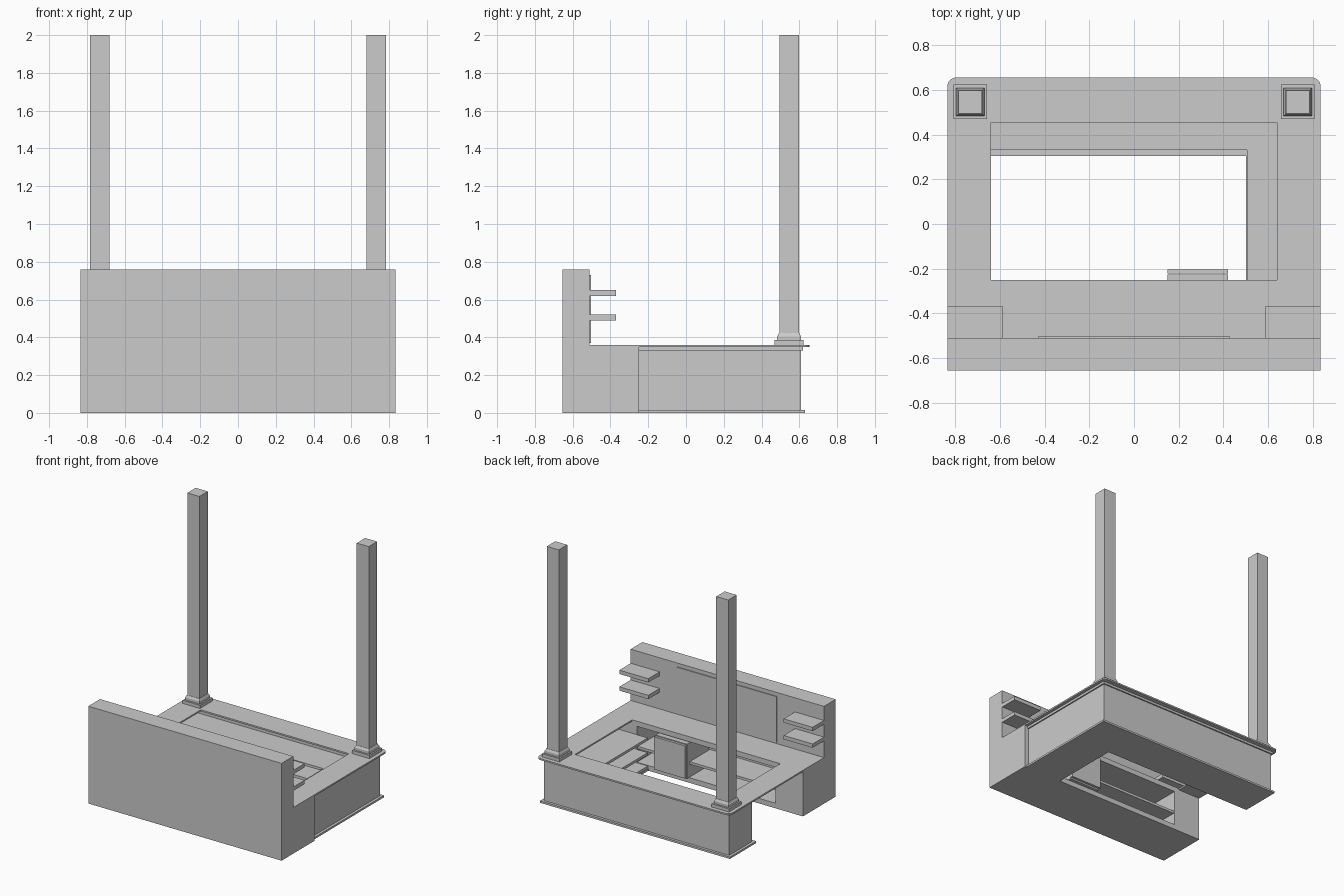
import bpy, bmesh
from math import sin, cos, pi

if "Cube" in bpy.data.objects:
    bpy.data.objects.remove(bpy.data.objects["Cube"])


def finish(name, bm):
    bmesh.ops.recalc_face_normals(bm, faces=bm.faces)
    me = bpy.data.meshes.new(name)
    bm.to_mesh(me)
    bm.free()
    ob = bpy.data.objects.new(name, me)
    bpy.context.collection.objects.link(ob)
    return ob


def prism(name, pts, z0, z1):
    """Extrude a flat outline from z0 to z1."""
    bm = bmesh.new()
    face = bm.faces.new([bm.verts.new((x, y, z0)) for x, y in pts])
    ext = bmesh.ops.extrude_face_region(bm, geom=[face])
    for v in ext["geom"]:
        if isinstance(v, bmesh.types.BMVert):
            v.co.z = z1
    return finish(name, bm)


def box(name, x0, x1, y0, y1, z0, z1):
    return prism(name, [(x0, y0), (x1, y0), (x1, y1), (x0, y1)], z0, z1)


def corner(cx, cy, r, a0, n=6):
    return [(cx + r * cos(a0 + pi / 2 * i / n), cy + r * sin(a0 + pi / 2 * i / n))
            for i in range(n + 1)]


def l_shape(x_left, x_out, y_out, x_in, y_in):
    """L outline: back run plus right-hand run."""
    return [(x_left, y_in), (x_in, y_in), (x_in, -0.25), (x_out, -0.25),
            (x_out, y_out), (x_left, y_out)]


# Tall front wall with a thin back panel
box("front_wall", -0.835, 0.835, -0.655, -0.51, 0, 0.76)
box("wall_panel", -0.43, 0.43, -0.51, -0.503, 0.37, 0.73)

# Front cabinet: carcass with an open recess on the inside
box("front_cabinet_top", -0.835, 0.835, -0.51, -0.25, 0.32, 0.36)
box("front_cabinet_base", -0.6, 0.6, -0.51, -0.25, 0, 0.04)
box("front_cabinet_shelf", -0.6, 0.6, -0.51, -0.26, 0.14, 0.16)
for side, s in (("right", 1), ("left", -1)):
    a, b = sorted((s * 0.6, s * 0.835))
    box("front_cabinet_end_" + side, a, b, -0.51, -0.25, 0, 0.32)
    # Small wall shelves
    a, b = sorted((s * 0.585, s * 0.835))
    for z in (0.49, 0.62):
        box("wall_shelf_" + side, a, b, -0.51, -0.37, z, z + 0.03)

# Appliance standing in the cabinet, with its door
box("appliance_body", 0.15, 0.42, -0.5, -0.225, 0.04, 0.31)
box("appliance_door", 0.15, 0.42, -0.222, -0.203, 0.05, 0.305)

# Counter slab, open in the middle, rounded rear corners
outline = [(0.64, -0.25), (0.835, -0.25)]
outline += corner(0.795, 0.615, 0.04, 0) + corner(-0.795, 0.615, 0.04, pi / 2)
outline += [(-0.835, -0.25), (-0.64, -0.25), (-0.64, 0.455), (0.64, 0.455)]
prism("counter_slab", outline, 0.348, 0.36)

# Rear and right outer panels, left end panel
prism("outer_panel", l_shape(-0.8, 0.8, 0.61, 0.775, 0.585), 0, 0.348)
box("rear_end_panel", -0.8, -0.77, 0.33, 0.61, 0, 0.348)
prism("panel_top_trim", l_shape(-0.81, 0.81, 0.62, 0.79, 0.6), 0.33, 0.348)

# Base trim and stepped storage shelves
prism("base_trim", l_shape(-0.82, 0.82, 0.63, 0.5, 0.305), 0, 0.015)
for i, z in enumerate((0.015, 0.12, 0.235)):
    prism("storage_shelf_%d" % i, l_shape(-0.79, 0.79, 0.6, 0.505, 0.33), z, z + 0.02)

# Two posts with stepped, tapered feet
for side, s in (("right", 1), ("left", -1)):
    x, y = s * 0.732, 0.546
    box("post_plinth_" + side, x - 0.075, x + 0.075, y - 0.077, y + 0.077, 0.36, 0.385)
    foot = box("post_foot_" + side, x - 0.063, x + 0.063, y - 0.063, y + 0.063, 0.385, 0.405)
    bm = bmesh.new()
    bm.from_mesh(foot.data)
    top = [f for f in bm.faces if f.normal.z > 0.9]
    ext = bmesh.ops.extrude_face_region(bm, geom=top)
    for v in ext["geom"]:
        if isinstance(v, bmesh.types.BMVert):
            v.co.z = 0.422
            v.co.x = x + (v.co.x - x) * 0.86
            v.co.y = y + (v.co.y - y) * 0.86
    bmesh.ops.delete(bm, geom=top, context="FACES_ONLY")
    bm.to_mesh(foot.data)
    bm.free()
    box("post_" + side, x - 0.052, x + 0.052, y - 0.052, y + 0.052, 0.385, 2.0)
